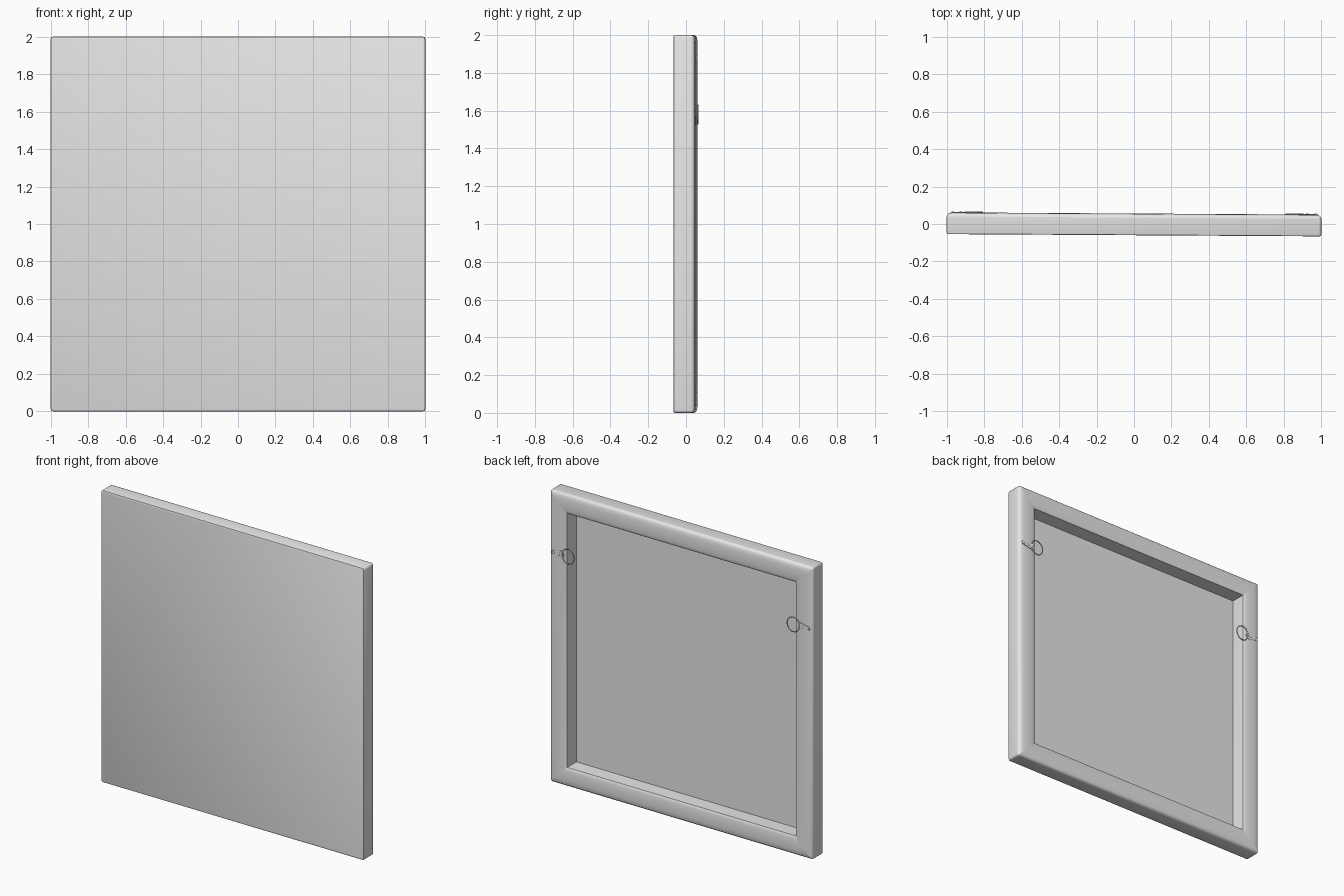
import bpy, bmesh
from math import sin, cos, pi, radians
from mathutils import Matrix, Vector

if "Cube" in bpy.data.objects:
    bpy.data.objects.remove(bpy.data.objects["Cube"], do_unlink=True)

grey = bpy.data.materials.new("plain grey")
grey.use_nodes = True
grey.diffuse_color = (0.8, 0.8, 0.8, 1)
grey.node_tree.nodes["Principled BSDF"].inputs["Base Color"].default_value = (0.8, 0.8, 0.8, 1)

# The whole panel stands very slightly turned
PLACE = Matrix.Translation((0, 0, 1)) @ Matrix.Rotation(-0.006, 4, "Z")


def finish(bm, name, angle=35):
    mesh = bpy.data.meshes.new(name)
    bm.to_mesh(mesh)
    bm.free()
    mesh.transform(PLACE)
    mesh.materials.append(grey)
    obj = bpy.data.objects.new(name, mesh)
    bpy.context.collection.objects.link(obj)
    bpy.ops.object.select_all(action="DESELECT")
    obj.select_set(True)
    bpy.context.view_layer.objects.active = obj
    bpy.ops.object.shade_smooth_by_angle(angle=radians(angle))
    return obj


def square_ring(bm, inset, y, radius, steps=3):
    """Square loop with rounded corners, anticlockwise from the front."""
    half = 1 - inset - radius
    verts = []
    for corner in range(4):
        mid = pi / 4 + corner * pi / 2
        cx = half if cos(mid) > 0 else -half
        cz = half if sin(mid) > 0 else -half
        for k in range(steps + 1):
            a = corner * pi / 2 + k / steps * pi / 2
            verts.append(bm.verts.new((cx + radius * cos(a), y, cz + radius * sin(a))))
    return verts


def loft(profile, name, front_cap=False, back_cap=False):
    bm = bmesh.new()
    rings = [square_ring(bm, *p) for p in profile]
    for a, b in zip(rings, rings[1:]):
        for i in range(len(a)):
            j = (i + 1) % len(a)
            bm.faces.new((a[i], b[i], b[j], a[j]))
    if front_cap:
        bm.faces.new(rings[0])
    if back_cap:
        bm.faces.new(rings[-1][::-1])
    return finish(bm, name)


# Canvas: front sheet folded round the sides (inset, y, corner radius)
loft([(0.007, -0.06, 0.008), (0.002, -0.058, 0.012), (0, -0.053, 0.014),
      (0, 0.034, 0.014)], "canvas", front_cap=True)

# Frame: softly rounded back bars, inner walls and the sheet seen from behind
loft([(0, 0.034, 0.014), (0.002, 0.042, 0.012), (0.008, 0.049, 0.008),
      (0.018, 0.053, 0.004), (0.04, 0.056, 0.002), (0.08, 0.056, 0.002),
      (0.11, 0.054, 0.002), (0.128, 0.05, 0.002), (0.13, 0.048, 0.002),
      (0.13, -0.052, 0.002)], "frame", back_cap=True)


# Hangers: tapered plate, two screws and a loose wire ring on each side
HEIGHT, BACK = 0.58, 0.055
for side, label in ((1, "left"), (-1, "right")):
    bm = bmesh.new()
    outline = []
    for cx, r, start in ((0.968, 0.014, -pi / 2), (0.915, 0.026, pi / 2)):
        for k in range(9):
            a = start + k * pi / 8
            outline.append(bm.verts.new((side * (cx + r * cos(a)), BACK, HEIGHT + r * sin(a))))
    face = bm.faces.new(outline)
    top = bmesh.ops.extrude_face_region(bm, geom=[face])["geom"]
    bmesh.ops.translate(bm, vec=(0, 0.004, 0),
                        verts=[v for v in top if isinstance(v, bmesh.types.BMVert)])
    bmesh.ops.recalc_face_normals(bm, faces=bm.faces)
    finish(bm, label + "_hanger_plate")

    bm = bmesh.new()
    for x in (0.968, 0.925):
        spot = Matrix.Translation((side * x, BACK + 0.003, HEIGHT)) @ Matrix.Diagonal((1, 0.4, 1, 1))
        bmesh.ops.create_uvsphere(bm, u_segments=12, v_segments=8, radius=0.009, matrix=spot)
    finish(bm, label + "_hanger_screws", 60)

    bm = bmesh.new()
    loops = []
    for i in range(28):
        a = 2 * pi * i / 28
        out = Vector((cos(a), 0, sin(a)))
        centre = Vector((side * 0.857, BACK + 0.003, HEIGHT)) + Vector((0.046 * cos(a), 0, 0.05 * sin(a)))
        loops.append([bm.verts.new(centre + 0.0035 * (out * cos(t) + Vector((0, sin(t), 0))))
                      for t in (k * pi / 4 for k in range(8))])
    for i, a in enumerate(loops):
        b = loops[(i + 1) % len(loops)]
        for k in range(8):
            n = (k + 1) % 8
            bm.faces.new((a[k], a[n], b[n], b[k]))
    bmesh.ops.recalc_face_normals(bm, faces=bm.faces)
    finish(bm, label + "_hanger_ring", 60)
